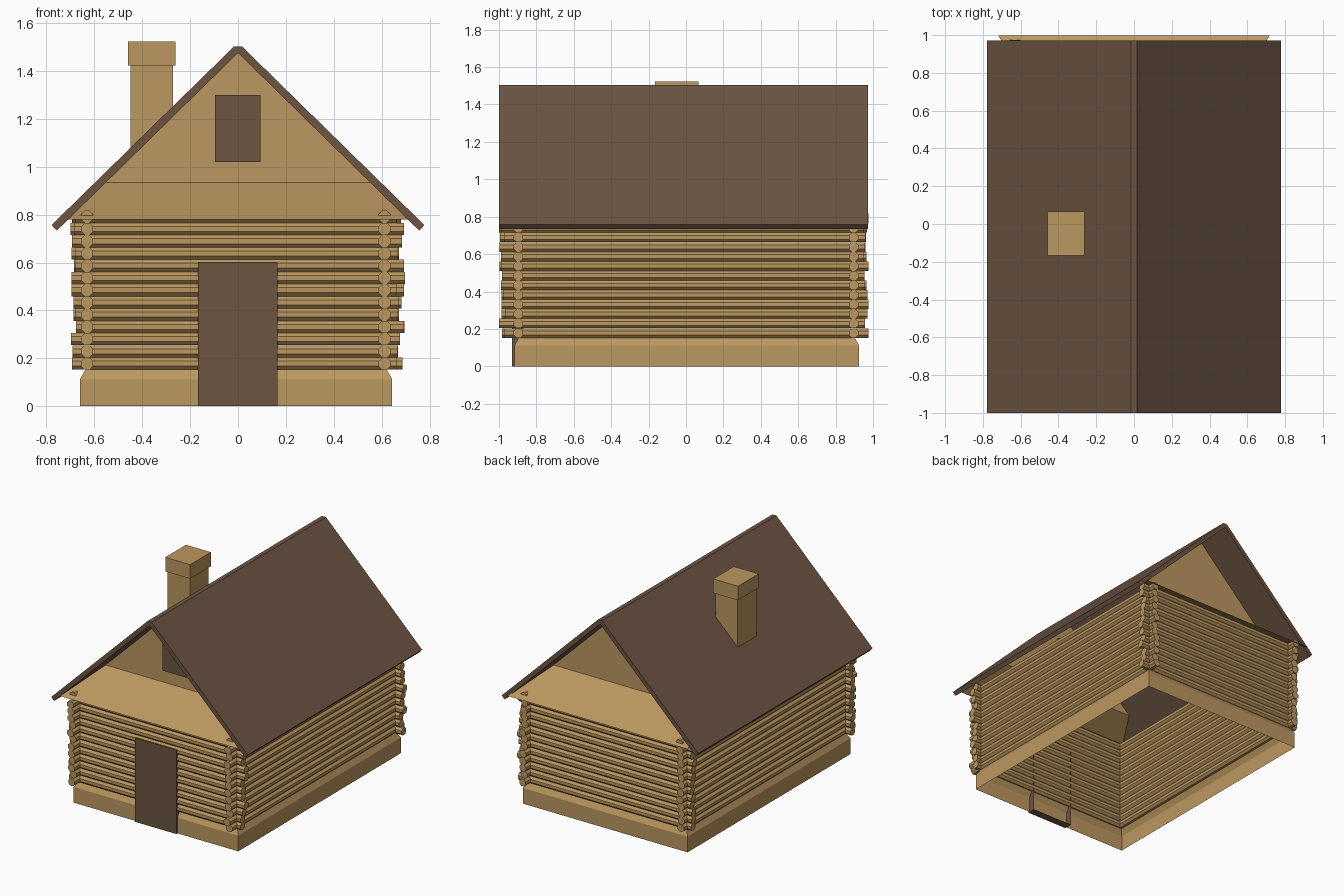
import bpy, bmesh, math, random
from mathutils import Matrix

if "Cube" in bpy.data.objects:
    bpy.data.objects.remove(bpy.data.objects["Cube"])

random.seed(4)

def material(name, rgb):
    m = bpy.data.materials.new(name)
    m.diffuse_color = (*rgb, 1)
    m.use_nodes = True
    m.node_tree.nodes["Principled BSDF"].inputs["Base Color"].default_value = m.diffuse_color
    return m

TAN = material("tan_wood", (0.50, 0.31, 0.115))
BROWN = material("dark_wood", (0.15, 0.09, 0.055))

def mesh_object(name, verts, faces, mat, fix_normals=True):
    me = bpy.data.meshes.new(name)
    me.from_pydata(verts, [], faces)
    if fix_normals:
        bm = bmesh.new()
        bm.from_mesh(me)
        bmesh.ops.recalc_face_normals(bm, faces=bm.faces)
        bm.to_mesh(me)
        bm.free()
    me.materials.append(mat)
    ob = bpy.data.objects.new(name, me)
    bpy.context.collection.objects.link(ob)
    return ob

def box(name, x, y, z, mat, skip=None):
    v = [(a, b, c) for a in x for b in y for c in z]
    f = {"left": (0, 1, 3, 2), "right": (4, 6, 7, 5), "front": (0, 4, 5, 1),
         "back": (2, 3, 7, 6), "bottom": (0, 2, 6, 4), "top": (1, 5, 7, 3)}
    return mesh_object(name, v, [q for k, q in f.items() if k != skip], mat, False)

# Foundation: open shell with a chamfered upper edge
verts = []
for z, inset in ((0, 0), (0.112, 0), (0.155, 0.024)):
    x0, x1, y0, y1 = -0.66 + inset, 0.644 - inset, -0.917 + inset, 0.925 - inset
    verts += [(x0, y0, z), (x1, y0, z), (x1, y1, z), (x0, y1, z)]
faces = [(r + i, r + (i + 1) % 4, r + 4 + (i + 1) % 4, r + 4 + i)
         for r in (0, 4) for i in range(4)]
mesh_object("foundation", verts, faces, TAN, False)

# Log walls: stacked octagonal logs with uneven ends crossing at the corners
LOG_R = 0.0275

def log_wall(name, along, offset, lo, hi, rows=13):
    bm = bmesh.new()
    for i in range(rows):
        a, b = random.uniform(*lo), random.uniform(*hi)
        z, mid = 0.178 + i * 0.0511, (a + b) / 2
        if along == 'X':
            turn, pos = Matrix.Rotation(math.pi / 2, 4, 'Y'), (mid, offset, z)
        else:
            turn, pos = Matrix.Rotation(math.pi / 2, 4, 'X'), (offset, mid, z)
        # flat facets face outward and meet the next log
        mat = Matrix.Translation(pos) @ turn @ Matrix.Rotation(math.pi / 8, 4, 'Z')
        bmesh.ops.create_cone(bm, cap_ends=True, segments=8, radius1=LOG_R,
                              radius2=LOG_R, depth=b - a, matrix=mat)
    me = bpy.data.meshes.new(name)
    bm.to_mesh(me)
    bm.free()
    me.materials.append(TAN)
    bpy.context.collection.objects.link(bpy.data.objects.new(name, me))

X_LO, X_HI = (-0.70, -0.675), (0.66, 0.70)
Y_LO, Y_HI = (-1.0, -0.965), (0.95, 0.976)
log_wall("front_logs", 'X', -0.896, X_LO, X_HI)
log_wall("back_logs", 'X', 0.896, X_LO, X_HI)
log_wall("left_logs", 'Y', -0.63, Y_LO, Y_HI)
log_wall("right_logs", 'Y', 0.612, Y_LO, Y_HI)

# Roof: bent slab extruded along y
half = [(0.016, 1.503), (0.778, 0.757), (0.757, 0.733), (0, 1.475)]
profile = half + [(-x, z) for x, z in reversed(half[:3])]
n = len(profile)
verts = [(x, y, z) for y in (-1.0, 0.972) for x, z in profile]
faces = [(i, (i + 1) % n, n + (i + 1) % n, n + i) for i in range(n)]
for s in (0, n):
    faces += [(s, s + 1, s + 2, s + 3), (s + 3, s + 4, s + 5, s + 6), (s, s + 3, s + 6)]
mesh_object("roof", verts, faces, BROWN)

# Gables: recessed upright triangle above a sloping skirt
for name, s in (("front_gable", -1), ("back_gable", 1)):
    verts = [(-0.718, s * 0.998, 0.78), (0.718, s * 0.998, 0.78),
             (0.553, s * 0.71, 0.935), (-0.553, s * 0.71, 0.935), (0, s * 0.71, 1.478)]
    faces = [(0, 1, 2, 3), (3, 2, 4)]
    if s > 0:
        faces = [f[::-1] for f in faces]
    mesh_object(name, verts, faces, TAN, False)

# Door and attic window
box("door", (-0.166, 0.164), (-0.93, -0.87), (0, 0.6), BROWN, skip="back")
box("attic_window", (-0.095, 0.093), (-0.718, -0.69), (1.02, 1.30), BROWN)

# Chimney shaft and cap
box("chimney_shaft", (-0.449, -0.272), (-0.156, 0.056), (1.0, 1.43), TAN)
box("chimney_cap", (-0.459, -0.262), (-0.167, 0.067), (1.422, 1.523), TAN)
